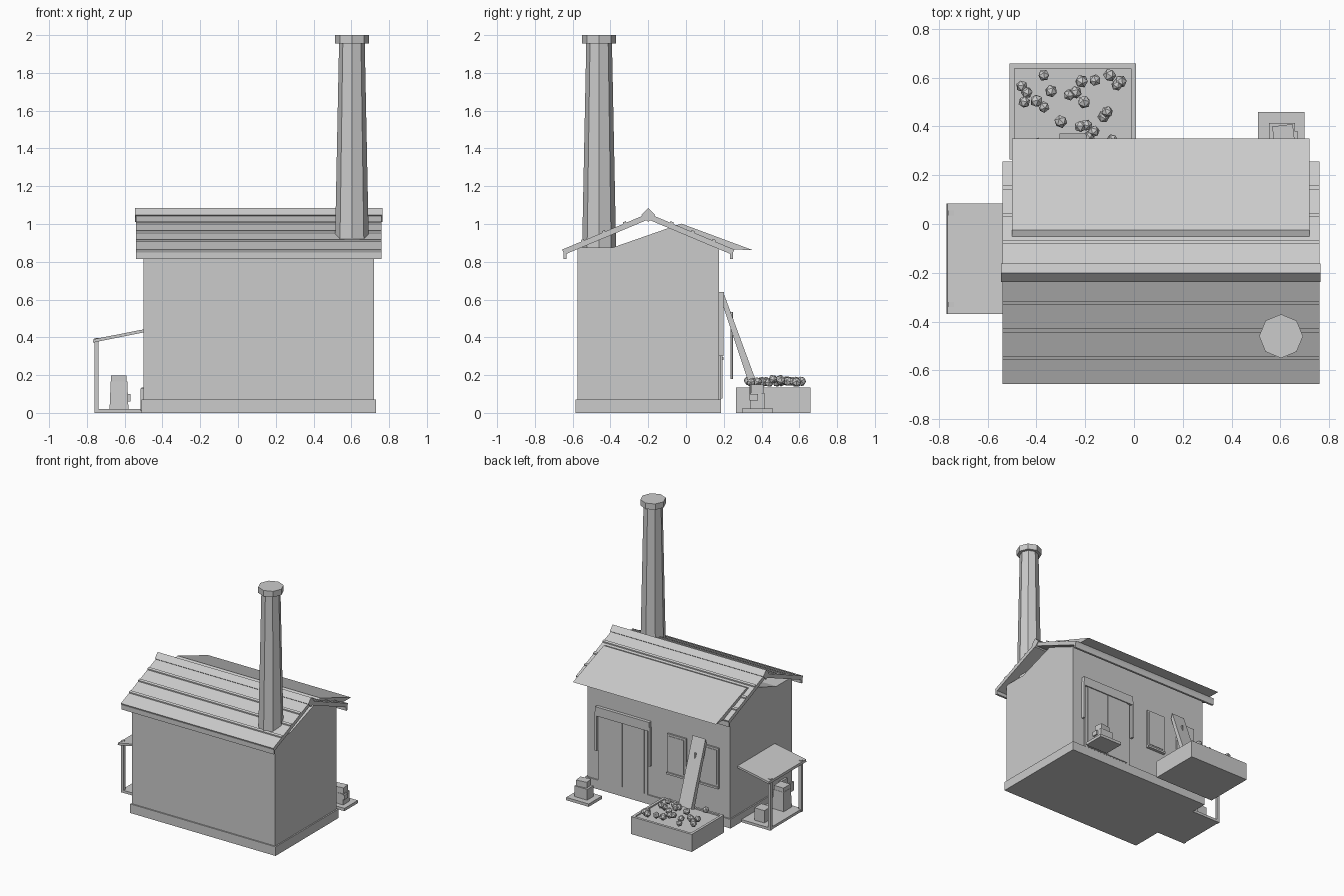
import bpy, bmesh, math, random
from mathutils import Matrix, Euler

if "Cube" in bpy.data.objects:
    bpy.data.objects.remove(bpy.data.objects["Cube"])

random.seed(4)


def finish(name, bm):
    bmesh.ops.recalc_face_normals(bm, faces=bm.faces)
    me = bpy.data.meshes.new(name)
    bm.to_mesh(me)
    bm.free()
    ob = bpy.data.objects.new(name, me)
    bpy.context.collection.objects.link(ob)
    return ob


def box(name, x, y, z, rot=0.0, taper=1.0):
    """Box from (min, max) ranges, optionally turned about z and tapered at the top."""
    bm = bmesh.new()
    bmesh.ops.create_cube(bm, size=1)
    for v in bm.verts:
        t = taper if v.co.z > 0 else 1
        v.co = (v.co.x * (x[1] - x[0]) * t, v.co.y * (y[1] - y[0]) * t, v.co.z * (z[1] - z[0]))
    ob = finish(name, bm)
    ob.location = [(a + b) / 2 for a, b in (x, y, z)]
    ob.rotation_euler.z = rot
    return ob


def extrude(name, pts, x0, x1):
    """Extrude a (y, z) profile along x."""
    bm = bmesh.new()
    f = bm.faces.new([bm.verts.new((x0, y, z)) for y, z in pts])
    r = bmesh.ops.extrude_face_region(bm, geom=[f])
    for v in r["geom"]:
        if isinstance(v, bmesh.types.BMVert):
            v.co.x = x1
    return finish(name, bm)


def cone(name, x, y, z0, z1, r0, r1, seg=8):
    bm = bmesh.new()
    bmesh.ops.create_cone(bm, cap_ends=True, segments=seg, radius1=r0, radius2=r1, depth=z1 - z0)
    ob = finish(name, bm)
    ob.location = (x, y, (z0 + z1) / 2)
    return ob


# Main building
box("walls", (-0.50, 0.72), (-0.575, 0.175), (0, 0.875))
box("plinth", (-0.51, 0.73), (-0.585, 0.185), (0, 0.07))
# Inner gable, offset towards the back so it breaks through the rear slope
extrude("gable", [(-0.395, 0.873), (0.35, 0.863), (-0.025, 1.002)], -0.50, 0.72)

# Roof slopes, battens and eave boards on both sides of the ridge
RY, SL = -0.20, 0.42
for s, side in ((-1, "front"), (1, "back")):
    def top(d):
        return 1.056 - SL * d
    extrude(f"roof_{side}", [(RY, top(0)), (RY + s * 0.456, top(0.456)),
                             (RY + s * 0.444, top(0.444) - 0.032), (RY, top(0) - 0.032)], -0.54, 0.76)
    for i, d in enumerate((0.117, 0.229, 0.341)):
        extrude(f"batten_{side}_{i}", [(RY + s * d, top(d) - 0.01), (RY + s * d, top(d) + 0.009),
                                       (RY + s * (d + 0.016), top(d + 0.016) + 0.009),
                                       (RY + s * (d + 0.016), top(d + 0.016) - 0.01)], -0.54, 0.76)
    ys = sorted((RY + s * 0.433, RY + s * 0.449))
    box(f"eave_board_{side}", (-0.54, 0.76), ys, (0.815, 0.865))
extrude("ridge_cap", [(RY - 0.037, 1.048), (RY, 1.085), (RY + 0.037, 1.048), (RY, 1.011)], -0.545, 0.765)

# Chimney
cone("chimney", 0.603, -0.46, 0.87, 1.96, 0.09, 0.068)
cone("chimney_cap", 0.603, -0.46, 1.955, 2.0, 0.09, 0.09)

# Back door with lintel and side rails
box("door_frame", (0.20, 0.62), (0.17, 0.186), (0.07, 0.59))
box("door_left", (0.225, 0.408), (0.17, 0.192), (0.075, 0.57))
box("door_right", (0.412, 0.595), (0.17, 0.192), (0.075, 0.57))
box("lintel", (0.175, 0.635), (0.17, 0.20), (0.57, 0.64))
for x in (0.17, 0.625):
    box("door_rail", (x, x + 0.015), (0.17, 0.198), (0.30, 0.60))

# Back windows
for x in (-0.05, -0.33):
    box("window_frame", (x - 0.08, x + 0.08), (0.17, 0.188), (0.28, 0.59))
    box("window_pane", (x - 0.065, x + 0.065), (0.17, 0.192), (0.31, 0.575))
    box("window_sill", (x - 0.08, x + 0.08), (0.17, 0.198), (0.28, 0.295))

# Coal bin: floor block with raised rim
box("bin_body", (-0.505, 0.005), (0.27, 0.65), (0, 0.125))
for x in ((-0.51, -0.49), (-0.012, 0.008)):
    box("bin_rim_side", x, (0.265, 0.658), (0, 0.135))
for y in ((0.265, 0.283), (0.638, 0.658)):
    box("bin_rim_end", (-0.51, 0.008), y, (0, 0.135))

# Coal lumps
coal = [(-.37, .61), (-.46, .565), (-.44, .54), (-.45, .5), (-.40, .505), (-.37, .48), (-.34, .545),
        (-.30, .42), (-.265, .53), (-.24, .54), (-.215, .585), (-.16, .59), (-.10, .61), (-.055, .585),
        (-.07, .57), (-.205, .5), (-.125, .44), (-.11, .46), (-.22, .4), (-.195, .405), (-.165, .38),
        (-.185, .36), (-.09, .345), (-.40, .33)]
bm = bmesh.new()
for x, y in coal:
    m = Matrix.Translation((x, y, random.uniform(0.160, 0.180)))
    m = m @ Euler([random.uniform(0, 6) for _ in range(3)]).to_matrix().to_4x4()
    bmesh.ops.create_icosphere(bm, subdivisions=1, radius=random.uniform(0.024, 0.028), matrix=m)
finish("coal_lumps", bm)

# Loading chute with its support rod
extrude("chute", [(0.185, 0.60), (0.197, 0.64), (0.372, 0.165), (0.335, 0.15)], -0.305, -0.195)
cone("chute_rod", -0.25, 0.243, 0.18, 0.535, 0.007, 0.007, 6)

# Lean-to shelter on the left
bm = bmesh.new()
pts = [(-0.768, 0.372), (-0.765, 0.39), (-0.495, 0.443), (-0.495, 0.427)]
f = bm.faces.new([bm.verts.new((x, -0.37, z)) for x, z in pts])
for v in bmesh.ops.extrude_face_region(bm, geom=[f])["geom"]:
    if isinstance(v, bmesh.types.BMVert):
        v.co.y = 0.085
finish("shelter_roof", bm)
for y in (-0.33, 0.045):
    box("shelter_post", (-0.76, -0.738), (y - 0.011, y + 0.011), (0, 0.397))
box("shelter_floor", (-0.755, -0.51), (-0.34, 0.055), (0, 0.02))

# Machine and crates under the shelter
box("machine_body", (-0.68, -0.58), (-0.32, -0.22), (0.02, 0.165), taper=0.88)
box("machine_top", (-0.672, -0.59), (-0.312, -0.228), (0.155, 0.197))
box("machine_knob", (-0.60, -0.568), (-0.29, -0.25), (0.06, 0.10))
box("small_crate", (-0.675, -0.59), (-0.075, 0.01), (0.02, 0.115))
box("wall_box", (-0.515, -0.495), (-0.50, -0.42), (0.01, 0.13))

# Crates on a pad beside the door
box("pad", (0.508, 0.70), (0.297, 0.46), (0, 0.022))
box("crate_lower", (0.553, 0.66), (0.338, 0.415), (0.022, 0.105))
box("crate_upper", (0.57, 0.655), (0.34, 0.405), (0.10, 0.15), rot=0.12)
box("crate_latch", (0.655, 0.672), (0.335, 0.38), (0.065, 0.10))
